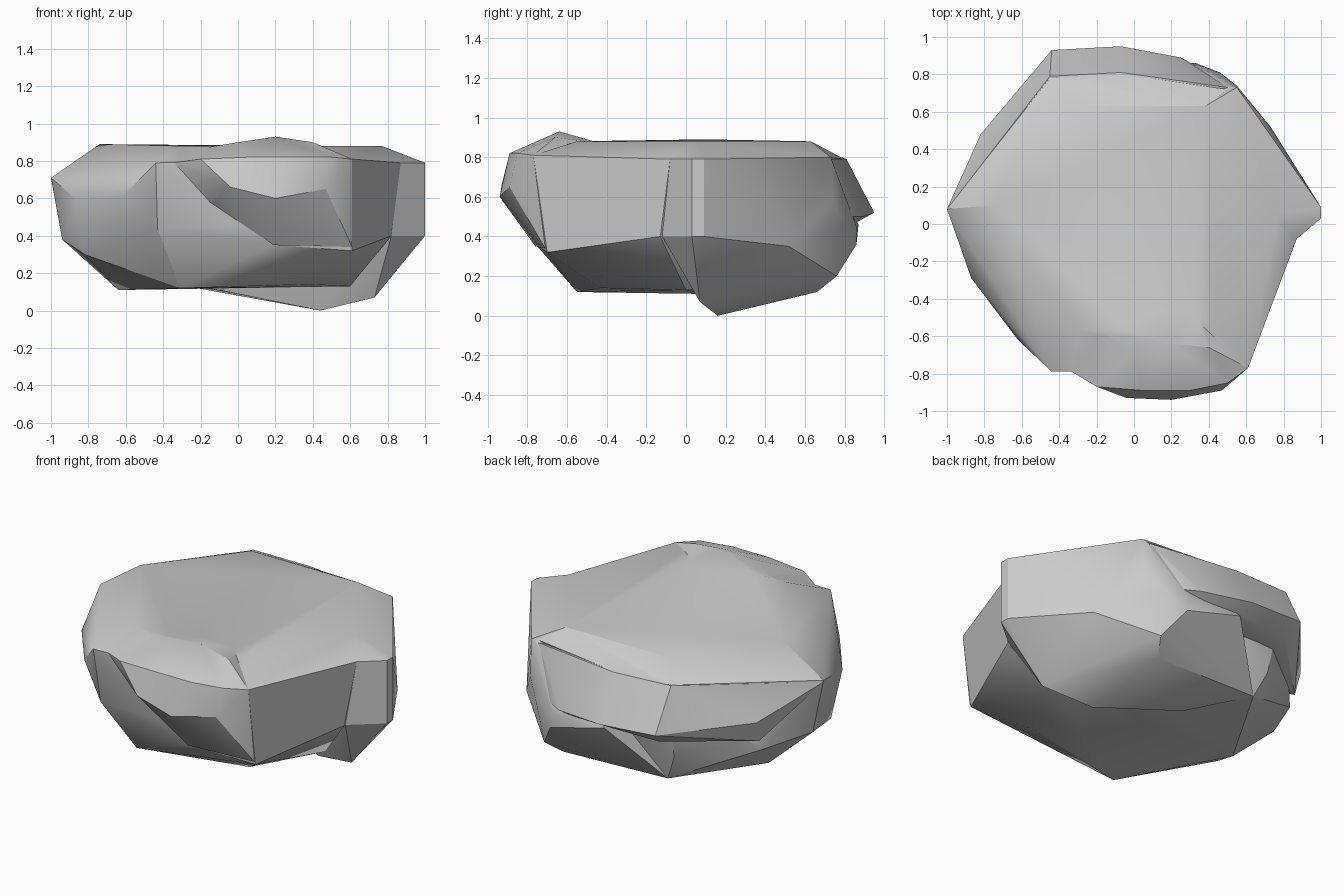
import bpy
import bmesh
import math

default_cube = bpy.data.objects.get("Cube")
if default_cube:
    bpy.data.objects.remove(default_cube, do_unlink=True)

# Single stone colour
stone = bpy.data.materials.new("pale grey stone")
stone.use_nodes = True
colour = (0.6, 0.6, 0.6, 1.0)
stone.diffuse_color = colour
shader = next(n for n in stone.node_tree.nodes if n.type == "BSDF_PRINCIPLED")
shader.inputs["Base Color"].default_value = colour
shader.inputs["Roughness"].default_value = 0.9


def chiselled_block(name, corners):
    """A faceted stone chunk: the convex skin around a few corner points."""
    bm = bmesh.new()
    for corner in corners:
        bm.verts.new(corner)
    result = bmesh.ops.convex_hull(bm, input=bm.verts[:])
    spare = {v for v in result["geom_interior"] if isinstance(v, bmesh.types.BMVert)}
    bmesh.ops.delete(bm, geom=list(spare), context="VERTS")
    # Merge nearly coplanar triangles into broad facets
    bmesh.ops.dissolve_limit(bm, angle_limit=math.radians(2),
                             verts=bm.verts[:], edges=bm.edges[:])
    bmesh.ops.recalc_face_normals(bm, faces=bm.faces[:])
    mesh = bpy.data.meshes.new(name)
    bm.to_mesh(mesh)
    bm.free()
    mesh.materials.append(stone)
    block = bpy.data.objects.new(name, mesh)
    bpy.context.collection.objects.link(block)
    return block


def fuse(base, extra):
    """Join one chunk into another and drop the hidden inner faces."""
    bpy.context.view_layer.objects.active = base
    union = base.modifiers.new("union", "BOOLEAN")
    union.operation = "UNION"
    union.solver = "EXACT"
    union.object = extra
    bpy.ops.object.modifier_apply(modifier=union.name)
    bpy.data.objects.remove(extra, do_unlink=True)


# Main body: plateau, rim, waist and underside
rock = chiselled_block("boulder", [
    (-.74, .1, .89), (-.35, .63, .88), (.38, .63, .88), (.77, .05, .88),
    (.42, -.55, .88), (-.3, -.57, .88),
    (-1, .08, .71), (-.87, -.29, .6), (-.62, -.62, .61), (-.44, -.79, .79),
    (.61, -.77, .81), (.87, -.08, .79), (.5, .72, .8), (-.07, .8, .79),
    (-.45, .78, .8),
    (-.94, .1, .38), (-.82, -.25, .3), (-.43, -.73, .44), (.19, -.75, .35),
    (.61, -.7, .32), (.82, -.13, .4),
    (-.64, .1, .11), (-.31, -.55, .12), (.38, -.43, .14), (.6, 0, .13),
    (-.33, .65, .14), (-.4, .69, .3), (-.8, .41, .35),
])

# Slab along the left and rear side, with the lowest point of the stone
side_slab = chiselled_block("side_slab", [
    (.87, -.08, .79), (.82, -.12, .4), (1, .03, .79), (1, .09, .79),
    (.77, .05, .88), (.38, .63, .88), (.55, .73, .8), (.55, .74, .57),
    (.73, .52, .35), (1, .09, .4), (1, .03, .4), (.73, .07, .07),
    (.44, .16, 0), (-.1, .31, .11), (.38, .66, .12), (.44, .76, .2),
    (.33, .86, .36), (.31, .86, .45), (.46, .81, .46), (-.05, .87, .46),
    (-.33, .65, .14),
])

# Overhanging rear face
rear_slab = chiselled_block("rear_slab", [
    (-.45, .79, .8), (-.07, .81, .79), (.5, .73, .79),
    (-.44, .93, .54), (-.07, .95, .52), (.25, .89, .5), (.53, .74, .5),
    (-.82, .48, .55), (-1, .08, .7), (-.4, .84, .46), (.2, .84, .46),
    (-.81, .44, .42), (0, 0, .5),
])

# Rounded knob on the front, blending into the right-hand corner
front_knob = chiselled_block("front_knob", [
    (.2, -.64, .93), (0, -.68, .9), (.4, -.66, .9), (-.18, -.58, .87),
    (.1, -.43, .87), (.32, -.43, .87), (-.2, -.87, .81), (.05, -.89, .82),
    (.3, -.89, .82), (.5, -.85, .82), (-.04, -.93, .66), (.2, -.94, .6),
    (.47, -.89, .65), (.2, -.87, .57), (.19, -.76, .35), (-.15, -.77, .58),
    (-.35, -.78, .79), (.61, -.77, .81), (.61, -.71, .34), (.2, -.4, .6),
])

for chunk in (side_slab, rear_slab, front_knob):
    fuse(rock, chunk)

# Soft facets with crisp breaks
bpy.ops.object.select_all(action="DESELECT")
rock.select_set(True)
bpy.context.view_layer.objects.active = rock
bpy.ops.object.shade_smooth_by_angle(angle=math.radians(26))
